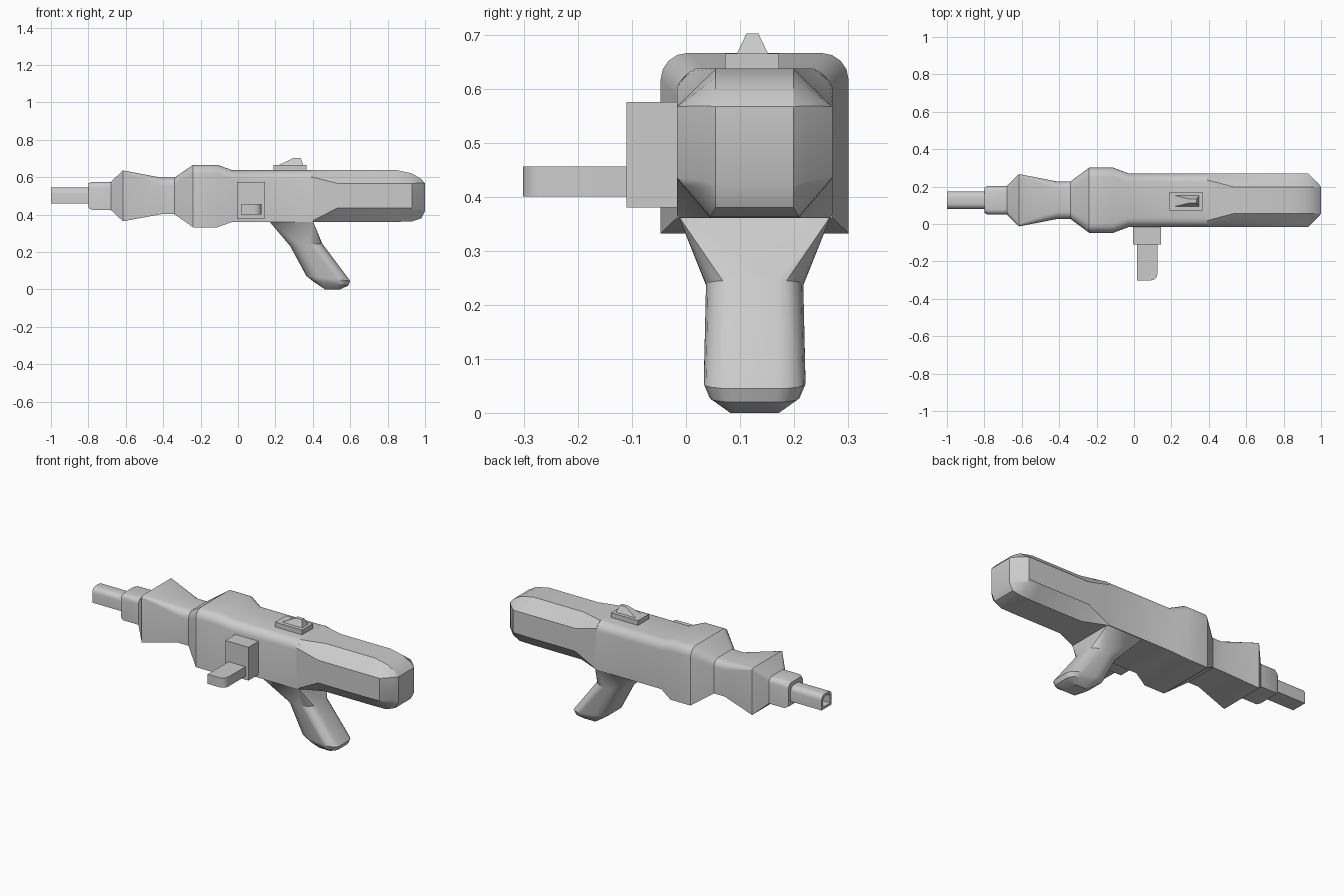
import bpy, bmesh
from math import radians, cos, sin, pi

if "Cube" in bpy.data.objects:
    bpy.data.objects.remove(bpy.data.objects["Cube"])

CY = 0.127  # centre line of the gun in y


def finish(name, bm, smooth=True):
    bmesh.ops.remove_doubles(bm, verts=bm.verts, dist=0.0004)
    bmesh.ops.recalc_face_normals(bm, faces=bm.faces)
    me = bpy.data.meshes.new(name)
    bm.to_mesh(me)
    bm.free()
    ob = bpy.data.objects.new(name, me)
    bpy.context.collection.objects.link(ob)
    if smooth:
        bpy.ops.object.select_all(action='DESELECT')
        ob.select_set(True)
        bpy.context.view_layer.objects.active = ob
        bpy.ops.object.shade_smooth_by_angle(angle=radians(30))
    return ob


def loft(name, rings, smooth=True):
    bm = bmesh.new()
    vs = [[bm.verts.new(p) for p in r] for r in rings]
    n = len(rings[0])
    for a, b in zip(vs, vs[1:]):
        for i in range(n):
            j = (i + 1) % n
            bm.faces.new((a[i], a[j], b[j], b[i]))
    bm.faces.new(vs[0])
    bm.faces.new(vs[-1])
    return finish(name, bm, smooth)


def corner(p, du, dv, bulge, flip, n=4):
    """Corner points from chamfer (bulge 0) to round (bulge 1)."""
    pts = []
    for i in range(n + 1):
        t = i / n
        a = t * pi / 2
        u = (1 - bulge) * t + bulge * (1 - cos(a))
        v = (1 - bulge) * (1 - t) + bulge * (1 - sin(a))
        pts.append((p[0] + du * u, p[1] + dv * v))
    return pts[::-1] if flip else pts


def section(u0, u1, v0, v1, top=(0, 0), bot=(0, 0), bulge=1):
    return (corner((u0, v1), top[0], -top[1], bulge, False)
            + corner((u1, v1), -top[0], -top[1], bulge, True)
            + corner((u1, v0), -bot[0], bot[1], bulge, False)
            + corner((u0, v0), bot[0], bot[1], bulge, True))


def body_ring(x, half, z0, z1, top, bot=(0, 0), bulge=1):
    return [(x, u, v) for u, v in section(CY - half, CY + half, z0, z1, top, bot, bulge)]


def box(name, x, y, z):
    bm = bmesh.new()
    bmesh.ops.create_cube(bm, size=1)
    for v in bm.verts:
        v.co = [(r[0] + r[1]) / 2 + c * (r[1] - r[0]) for r, c in zip((x, y, z), v.co)]
    return finish(name, bm, False)


# Hollow barrel
r = (0.03, 0.03)
loft("barrel", [body_ring(-0.94, 0.033, 0.472, 0.530, (0.02, 0.02)),
                body_ring(-1.0, 0.033, 0.472, 0.530, (0.02, 0.02)),
                body_ring(-1.0, 0.047, 0.458, 0.545, r),
                body_ring(-0.78, 0.047, 0.458, 0.545, r)])

# Muzzle, fore-end, collar and receiver
R = (0.05, 0.05)
loft("receiver", [
    body_ring(-0.80, 0.068, 0.435, 0.567, r),
    body_ring(-0.78, 0.077, 0.425, 0.575, r),
    body_ring(-0.68, 0.077, 0.425, 0.575, r),
    body_ring(-0.615, 0.14, 0.364, 0.636, (0.012, 0.012)),
    body_ring(-0.41, 0.10, 0.402, 0.597, (0.04, 0.04)),
    body_ring(-0.34, 0.10, 0.402, 0.597, (0.04, 0.04)),
    body_ring(-0.24, 0.174, 0.332, 0.666, R),
    body_ring(-0.11, 0.174, 0.332, 0.666, R),
    body_ring(-0.03, 0.144, 0.361, 0.637, R),
    body_ring(0.40, 0.144, 0.361, 0.637, R)])

# Chamfered rear stock
c, b = (0.072, 0.07), (0.062, 0.073)
loft("stock", [
    body_ring(0.39, 0.144, 0.361, 0.637, (0.035, 0.035), (0.001, 0.001), 0.5),
    body_ring(0.53, 0.144, 0.361, 0.637, c, b, 0),
    body_ring(0.85, 0.144, 0.361, 0.637, c, b, 0),
    body_ring(0.93, 0.144, 0.363, 0.620, (0.072, 0.053), b, 0),
    body_ring(0.98, 0.096, 0.38, 0.59, (0.024, 0.022), (0.024, 0.05), 0),
    body_ring(1.0, 0.072, 0.42, 0.567, (0, 0), (0, 0), 0)])


# Grip: sections given by front point, back point and half width
def grip_ring(f, k, half, cu, cv):
    return [(f[0] + (k[0] - f[0]) * v, u, f[1] + (k[1] - f[1]) * v)
            for u, v in section(CY - half, CY + half, 0, 1, (cu, cv), (cu, cv))]


loft("grip", [
    grip_ring((0.165, 0.366), (0.40, 0.366), 0.142, 0, 0),
    grip_ring((0.28, 0.23), (0.45, 0.245), 0.09, 0.05, 0.4),
    grip_ring((0.365, 0.072), (0.60, 0.045), 0.094, 0.05, 0.3),
    grip_ring((0.40, 0.044), (0.59, 0.02), 0.083, 0.045, 0.3),
    grip_ring((0.465, 0.0), (0.545, 0.0), 0.045, 0.01, 0.1)])

# Side housing
box("side_housing", (-0.005, 0.145), (-0.11, 0.02), (0.38, 0.575))

# Charging handle with a rounded outer corner
outline = [(0.015, -0.10), (0.015, -0.302), (0.09, -0.302), (0.108, -0.297),
           (0.12, -0.285), (0.125, -0.268), (0.125, -0.10)]
loft("charging_handle", [[(x, y, z) for x, y in outline] for z in (0.40, 0.456)])

# Sight base and tapered fin
box("sight_base", (0.19, 0.365), (CY - 0.055, CY + 0.045), (0.62, 0.665))
fin_y = CY - 0.004


def fin_ring(x0, x1, half, z):
    return [(x0, fin_y - half, z), (x1, fin_y - half, z),
            (x1, fin_y + half, z), (x0, fin_y + half, z)]


loft("sight_fin", [fin_ring(0.21, 0.35, 0.031, 0.66),
                   fin_ring(0.295, 0.335, 0.011, 0.702)], False)
